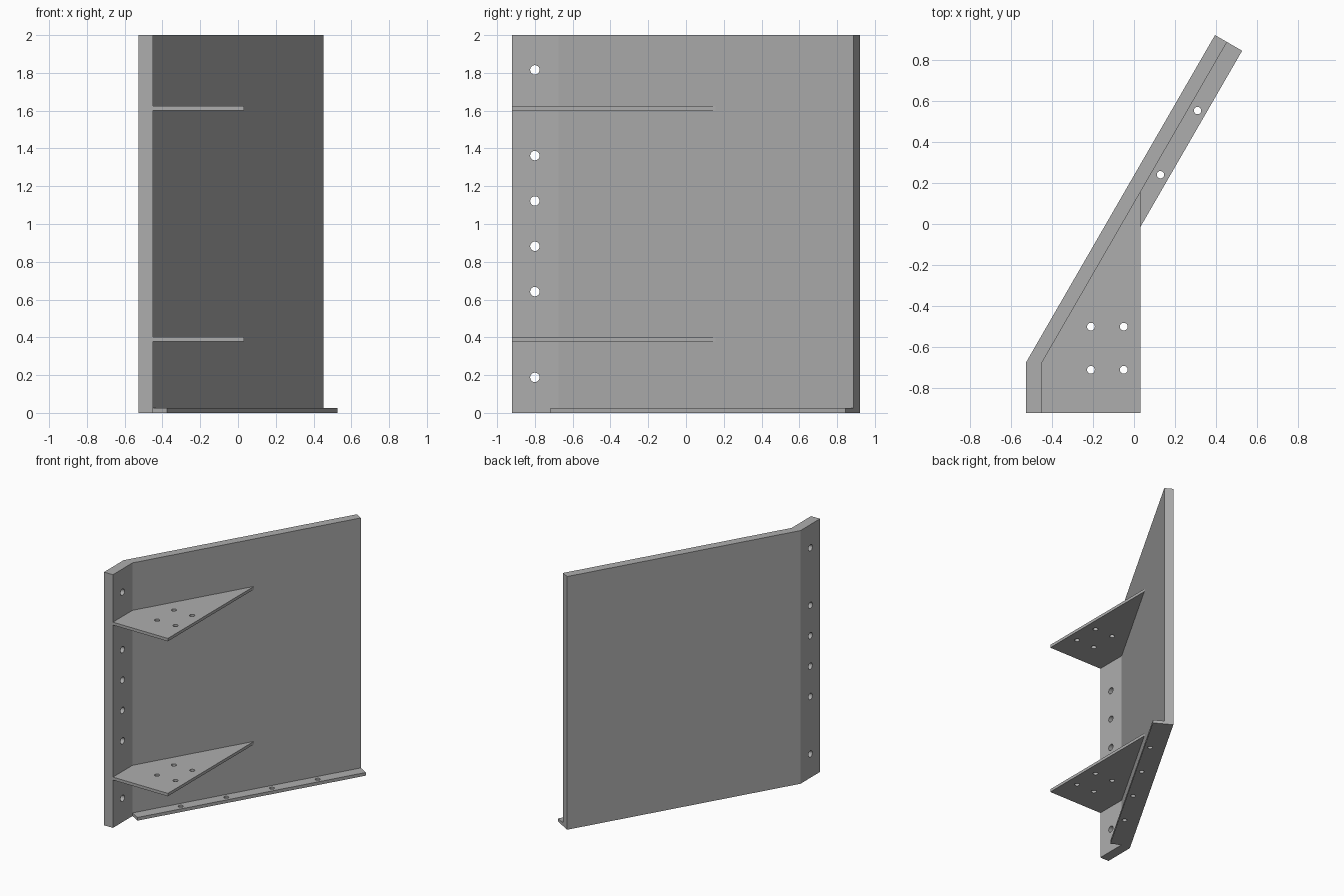
import bpy, bmesh, math
from mathutils import Vector, Matrix

if "Cube" in bpy.data.objects:
    bpy.data.objects.remove(bpy.data.objects["Cube"], do_unlink=True)

steel = bpy.data.materials.new("grey_steel")
steel.use_nodes = True
grey = (0.42, 0.42, 0.42, 1)
steel.diffuse_color = grey
steel.node_tree.nodes["Principled BSDF"].inputs["Base Color"].default_value = grey


def make_object(name, bm):
    bmesh.ops.recalc_face_normals(bm, faces=bm.faces)
    mesh = bpy.data.meshes.new(name)
    bm.to_mesh(mesh)
    bm.free()
    mesh.materials.append(steel)
    obj = bpy.data.objects.new(name, mesh)
    bpy.context.scene.collection.objects.link(obj)
    return obj


def slab(name, outline, z0, z1):
    """Extrude a plan outline from z0 to z1."""
    bm = bmesh.new()
    face = bm.faces.new([bm.verts.new((p[0], p[1], z0)) for p in outline])
    top = bmesh.ops.extrude_face_region(bm, geom=[face])["geom"]
    bmesh.ops.translate(bm, vec=(0, 0, z1 - z0),
                        verts=[v for v in top if isinstance(v, bmesh.types.BMVert)])
    return make_object(name, bm)


def drill(obj, centres, radius, axis="Z"):
    """Cut round through holes at the given centres."""
    bm = bmesh.new()
    turn = Matrix.Rotation(math.pi / 2, 4, "Y") if axis == "X" else Matrix()
    for c in centres:
        bmesh.ops.create_cone(bm, cap_ends=True, segments=24, radius1=radius,
                              radius2=radius, depth=0.3,
                              matrix=Matrix.Translation(c) @ turn)
    cutter = make_object("hole_cutter", bm)
    cutter.hide_render = True
    mod = obj.modifiers.new("holes", "BOOLEAN")
    mod.operation, mod.solver, mod.object = "DIFFERENCE", "EXACT", cutter
    bpy.context.view_layer.objects.active = obj
    bpy.ops.object.modifier_apply(modifier=mod.name)
    bpy.data.objects.remove(cutter, do_unlink=True)


# Plan directions: along the slanted wall, and out of its inner face
along = Vector((0.5, math.sqrt(0.75)))
out = Vector((math.sqrt(0.75), -0.5))
front = -0.92
outer_bend = Vector((-0.527, -0.676))
inner_bend = Vector((-0.449, -0.676))
outer_end = outer_bend + along * 1.843
inner_end = inner_bend + along * 1.804

# Bent wall plate with bolt holes in its short front leg
wall = slab("wall_plate", [(outer_bend.x, front), outer_bend, outer_end,
                           inner_end, inner_bend, (inner_bend.x, front)], 0, 2)
heights = [0.188, 0.642, 0.882, 1.122, 1.362, 1.816]
drill(wall, [(-0.49, -0.8, z) for z in heights], 0.025, "X")

# Bottom flange along the slanted wall, with four evenly spaced holes
width = 0.085
flange = slab("bottom_flange", [inner_bend, inner_end, inner_end + out * width,
                                inner_bend + out * width], 0, 0.025)
middle = inner_bend + out * width / 2
drill(flange, [(middle + (inner_end - inner_bend) * i / 5).to_3d()
               for i in range(1, 5)], 0.018)

# Two horizontal gusset brackets, each with four holes
edge = 0.031
tip = inner_bend + along * (edge - inner_bend.x) / along.x
for name, z in (("lower_gusset", 0.378), ("upper_gusset", 1.602)):
    gusset = slab(name, [(inner_bend.x, front), (edge, front), tip, inner_bend],
                  z, z + 0.023)
    drill(gusset, [(x, y, z) for x in (-0.21, -0.05) for y in (-0.71, -0.5)], 0.019)
